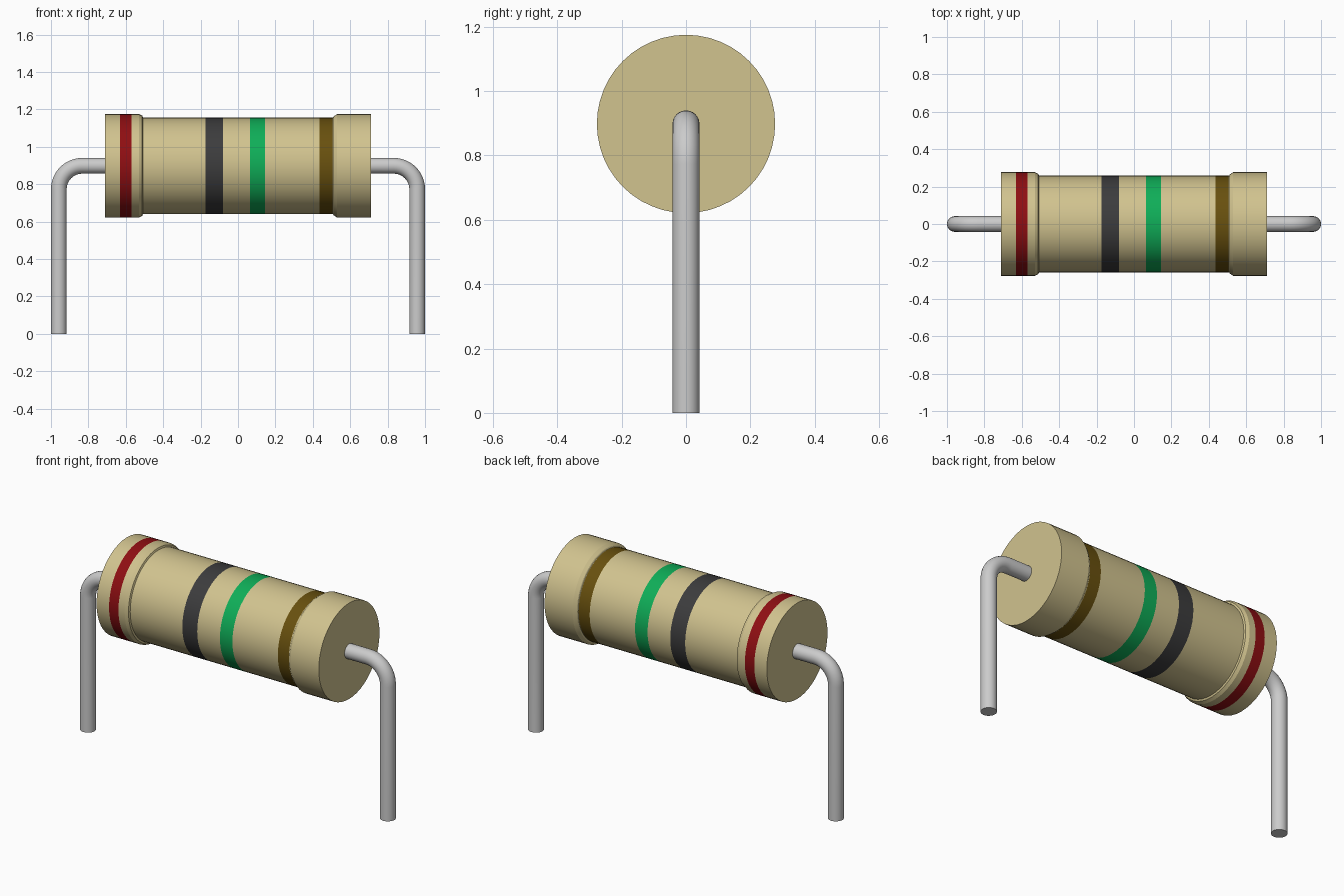
import bpy
import bmesh
from math import cos, sin, pi, radians
from mathutils import Vector

if "Cube" in bpy.data.objects:
    bpy.data.objects.remove(bpy.data.objects["Cube"], do_unlink=True)

AXIS_Z = 0.898
CAP_R, BODY_R, WIRE_R = 0.277, 0.258, 0.042
CAP_END, LEG_X, BEND_R = 0.71, 0.958, 0.125


def material(name, srgb, metallic=0.0):
    linear = [((c / 255 + 0.055) / 1.055) ** 2.4 for c in srgb] + [1.0]
    mat = bpy.data.materials.new(name)
    mat.use_nodes = True
    mat.diffuse_color = linear
    bsdf = mat.node_tree.nodes["Principled BSDF"]
    bsdf.inputs["Base Color"].default_value = linear
    bsdf.inputs["Roughness"].default_value = 0.5
    return mat


tan = material("tan coating", (209, 195, 143))
red = material("red paint", (143, 14, 18))
black = material("charcoal paint", (60, 60, 61))
green = material("green paint", (15, 174, 88))
brown = material("brown paint", (104, 80, 14))
metal = material("tinned wire", (203, 203, 203))


def sweep(name, rings, sides, materials):
    """Skin rings given as (centre, radius, axis u, axis v), with end caps."""
    bm = bmesh.new()
    loops = []
    for centre, radius, u, v in rings:
        loops.append([bm.verts.new(centre + radius * (cos(a) * u + sin(a) * v))
                      for a in (2 * pi * i / sides for i in range(sides))])
    for a, b in zip(loops, loops[1:]):
        for i in range(sides):
            j = (i + 1) % sides
            bm.faces.new((a[i], a[j], b[j], b[i]))
    bm.faces.new(loops[0])
    bm.faces.new(loops[-1])
    bmesh.ops.recalc_face_normals(bm, faces=bm.faces)
    mesh = bpy.data.meshes.new(name)
    bm.to_mesh(mesh)
    bm.free()
    for mat in materials:
        mesh.materials.append(mat)
    obj = bpy.data.objects.new(name, mesh)
    bpy.context.collection.objects.link(obj)
    bpy.ops.object.select_all(action="DESELECT")
    obj.select_set(True)
    bpy.context.view_layer.objects.active = obj
    bpy.ops.object.shade_smooth_by_angle(angle=radians(25))
    return obj


# Body: turned profile with a raised cap at each end, cut at the band edges
bands = [(-0.63, -0.57), (-0.175, -0.08), (0.065, 0.145), (0.435, 0.505)]
profile = [(-CAP_END, CAP_R), (-0.53, CAP_R), (-0.512, 0.268), (-0.508, BODY_R),
           (0.508, BODY_R), (0.512, 0.265), (0.53, CAP_R), (CAP_END, CAP_R)]
for band in bands:
    radius = CAP_R if band[0] < -0.53 else BODY_R
    profile += [(x, radius) for x in band]
profile.sort()
Y, Z = Vector((0, 1, 0)), Vector((0, 0, 1))
body = sweep("resistor_body",
             [(Vector((x, 0, AXIS_Z)), r, Y, Z) for x, r in profile],
             48, [tan, red, black, green, brown])

# Painted bands, chosen by position along the body
for face in body.data.polygons:
    for index, (start, end) in enumerate(bands, 1):
        if start < face.center.x < end:
            face.material_index = index

# Wire leads: straight out of the cap, round bend, then down to the ground
for name, side in (("left_lead", 1), ("right_lead", -1)):
    path = [(CAP_END - 0.02, AXIS_Z, 0.0)]
    for step in range(13):
        a = pi / 2 * step / 12
        path.append((LEG_X - BEND_R + BEND_R * sin(a),
                     AXIS_Z - BEND_R + BEND_R * cos(a), a))
    path.append((LEG_X, 0.0, pi / 2))
    sweep(name, [(Vector((side * x, 0, z)), WIRE_R, Y,
                  Vector((side * sin(a), 0, cos(a)))) for x, z, a in path],
          24, [metal])
